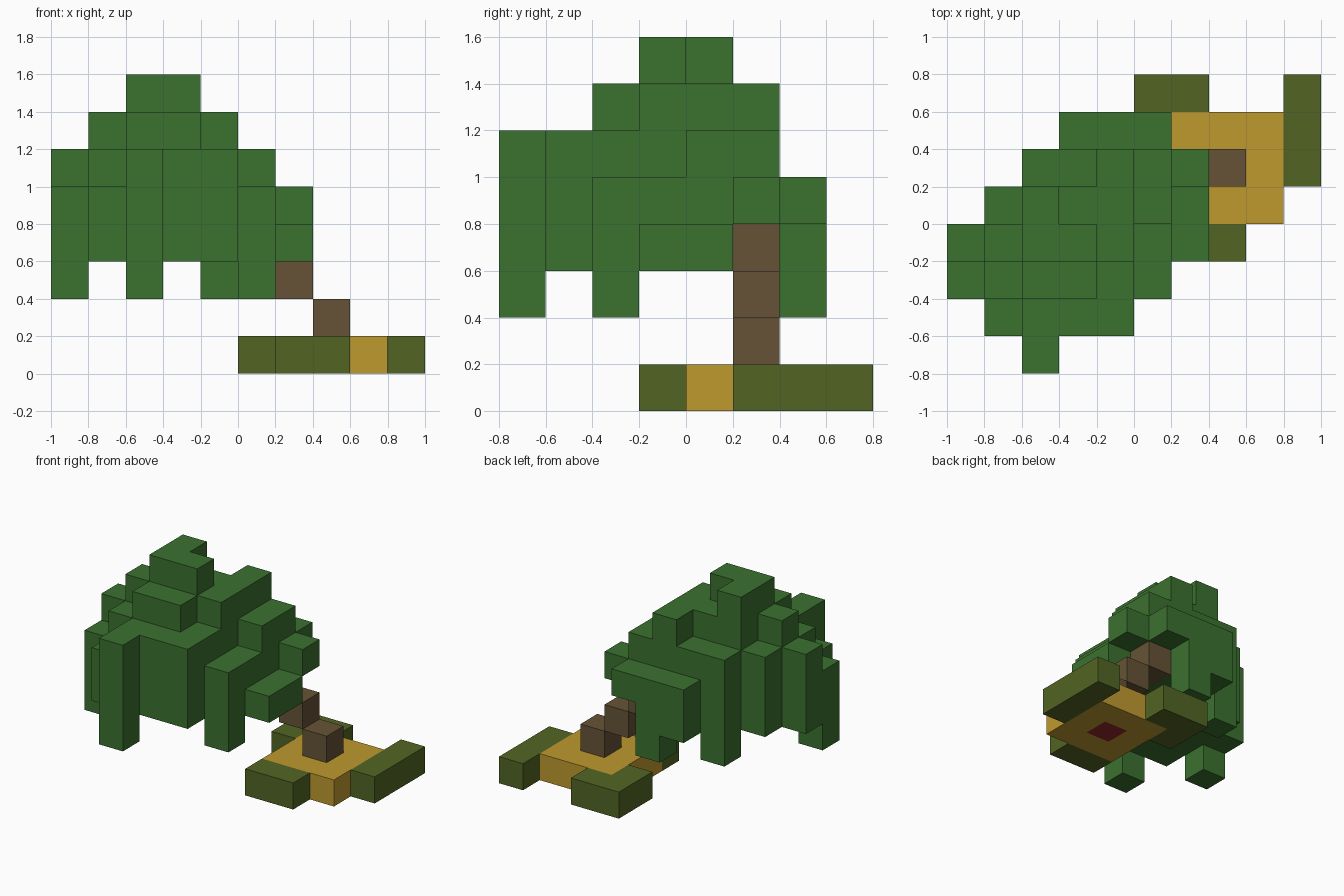
import bpy
import bmesh
from itertools import product
from mathutils import Vector

cube = bpy.data.objects.get("Cube")
if cube:
    bpy.data.objects.remove(cube)

CELL = 0.2
ORIGIN = Vector((-1, -0.8, 0))


def material(name, rgb):
    mat = bpy.data.materials.new(name)
    mat.use_nodes = True
    color = (*rgb, 1)
    mat.diffuse_color = color
    mat.node_tree.nodes["Principled BSDF"].inputs["Base Color"].default_value = color
    return mat


def block(x, y, z, size_x=1, size_y=1, size_z=1):
    """Set of grid cells filling a box."""
    return set(product(range(x, x + size_x), range(y, y + size_y), range(z, z + size_z)))


def build(name, cells, mat):
    """Turn grid cells into one outer skin with merged flat faces."""
    bm = bmesh.new()
    for cell in cells:
        centre = Vector(cell) + Vector((0.5, 0.5, 0.5))
        for axis in range(3):
            for sign in (-1, 1):
                step = [0, 0, 0]
                step[axis] = sign
                if tuple(c + s for c, s in zip(cell, step)) in cells:
                    continue
                n = Vector(step) / 2
                u = Vector((n.y, n.z, n.x))
                v = n.cross(u) * 2
                corners = (u + v, v - u, -u - v, u - v)
                bm.faces.new([bm.verts.new(ORIGIN + (centre + n + c) * CELL) for c in corners])
    bmesh.ops.remove_doubles(bm, verts=bm.verts, dist=0.001)
    bmesh.ops.dissolve_limit(bm, angle_limit=0.01, verts=bm.verts, edges=bm.edges)
    mesh = bpy.data.meshes.new(name)
    bm.to_mesh(mesh)
    bm.free()
    mesh.materials.append(mat)
    obj = bpy.data.objects.new(name, mesh)
    bpy.context.collection.objects.link(obj)


leaf_green = material("leaf green", (0.044, 0.164, 0.028))
bark_brown = material("bark brown", (0.132, 0.086, 0.037))
sand_yellow = material("sand yellow", (0.52, 0.32, 0.028))
moss_olive = material("moss olive", (0.085, 0.13, 0.017))
deep_red = material("deep red", (0.3, 0.02, 0.024))

# Ground: sand patch with a red core and mossy borders
core = block(7, 5, 0)
build("sand_patch", block(6, 4, 0, 3, 3) - core, sand_yellow)
build("red_core", core, deep_red)
build("front_moss", block(6, 3, 0, 2), moss_olive)
build("side_moss", block(9, 5, 0, 1, 3), moss_olive)
build("back_moss", block(5, 7, 0, 2) | block(5, 6, 0), moss_olive)

# Leaning trunk, one cell sideways per step up
build("trunk", {(8 - z, 5, z) for z in range(1, 4)}, bark_brown)

# Canopy: top and underside level of each column, front row first
tops = "..6.... .5666.. 567765. 6788754 .687764 ..66765 ...555."
undersides = "..2.... .3333.. 233332. 3333333 .333333 ..23344 ...324."
canopy = set()
for y, (high, low) in enumerate(zip(tops.split(), undersides.split())):
    for x, (top, bottom) in enumerate(zip(high, low)):
        if top != ".":
            canopy |= block(x, y, int(bottom), size_z=int(top) - int(bottom))
build("canopy", canopy, leaf_green)
